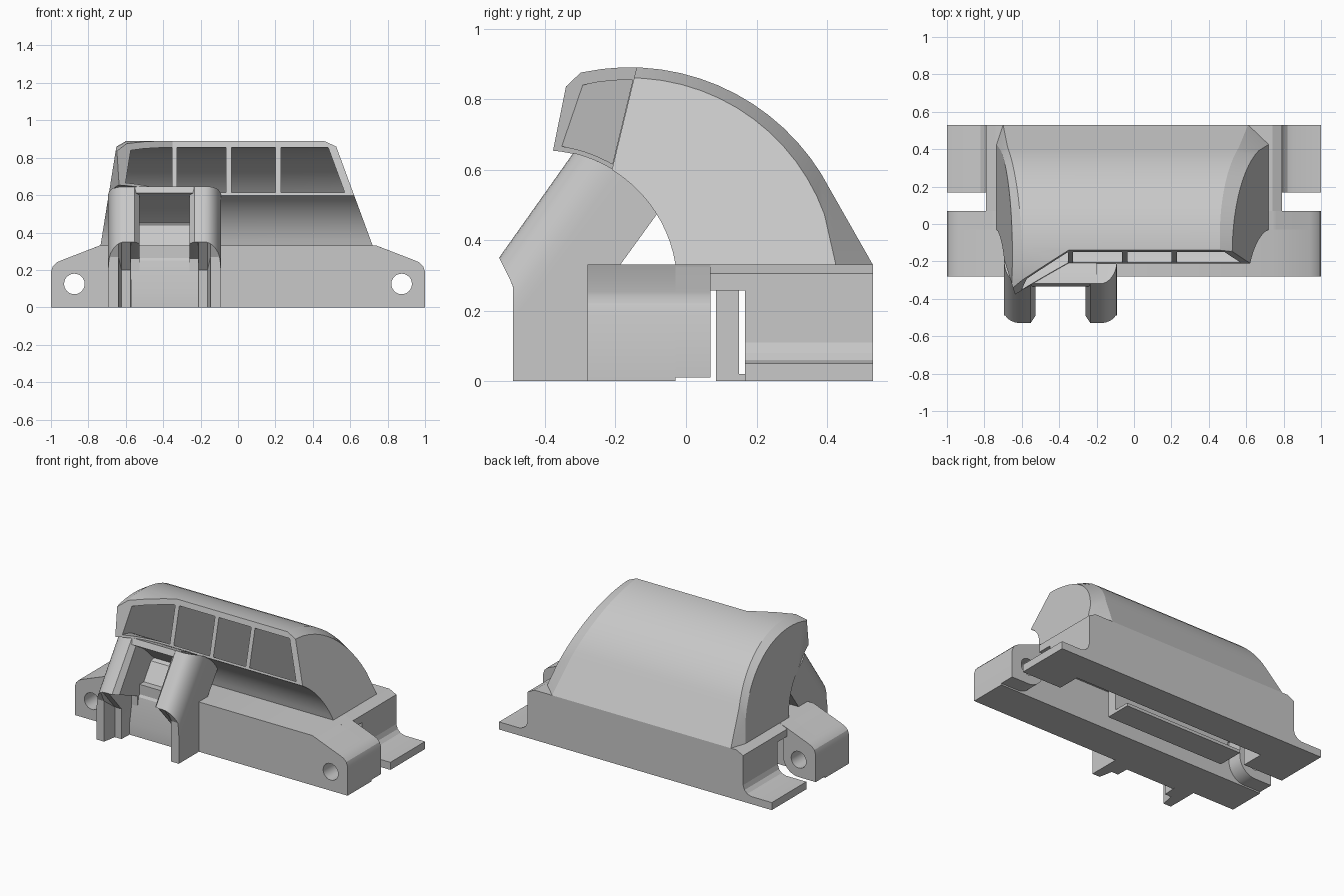
import bpy, bmesh, math
from math import cos, sin, radians

if "Cube" in bpy.data.objects:
    bpy.data.objects.remove(bpy.data.objects["Cube"])

GREY = (0.58, 0.58, 0.58, 1)
mat = bpy.data.materials.new("plain grey")
mat.use_nodes = True
mat.diffuse_color = GREY
mat.node_tree.nodes["Principled BSDF"].inputs["Base Color"].default_value = GREY


def loft(name, rings):
    """Closed solid through rings of equal point count."""
    bm = bmesh.new()
    vs = [[bm.verts.new(p) for p in ring] for ring in rings]
    n = len(rings[0])
    for a, b in zip(vs, vs[1:]):
        for i in range(n):
            j = (i + 1) % n
            bm.faces.new((a[i], a[j], b[j], b[i]))
    bm.faces.new(vs[0][::-1])
    bm.faces.new(vs[-1])
    bmesh.ops.remove_doubles(bm, verts=bm.verts, dist=1e-5)
    bmesh.ops.recalc_face_normals(bm, faces=bm.faces)
    me = bpy.data.meshes.new(name)
    bm.to_mesh(me)
    bm.free()
    me.materials.append(mat)
    ob = bpy.data.objects.new(name, me)
    bpy.context.collection.objects.link(ob)
    return ob


def prism_x(name, yz, x0, x1):
    return loft(name, [[(x, y, z) for y, z in yz] for x in (x0, x1)])


def prism_y(name, xz, y0, y1):
    return loft(name, [[(x, y, z) for x, z in xz] for y in (y0, y1)])


def box(name, x0, x1, y0, y1, z0, z1):
    return prism_x(name, [(y0, z0), (y1, z0), (y1, z1), (y0, z1)], x0, x1)


def cut(ob, cutter):
    cutter.hide_render = True
    m = ob.modifiers.new("cut", 'BOOLEAN')
    m.operation = 'DIFFERENCE'
    m.solver = 'EXACT'
    m.object = cutter
    bpy.context.view_layer.objects.active = ob
    bpy.ops.object.modifier_apply(modifier=m.name)
    bpy.data.objects.remove(cutter)


def arc(cy, cz, r, a0, a1, n):
    angles = [radians(a0 + (a1 - a0) * i / n) for i in range(n + 1)]
    return [(cy + r * cos(a), cz + r * sin(a)) for a in angles]


def mirrored(half):
    return half + [(-x, z) for x, z in reversed(half)]


# Front mounting block, with tabs behind its two drilled ears, rounded on the inside
shoulder = [(1, .19), (.99, .22), (.97, .24), (.94, .253)]
front_block = prism_y("front_block", mirrored([(1, 0)] + shoulder + [(.74, .33)]), -.28, -.03)
prism_y("front_block_cover", mirrored([(.76, .257), (.76, .3225), (.74, .33)]), -.03, .07)
tab = arc(.875, .125, .115, 180, 270, 10) + [(1, .01)] + shoulder + [(.76, .3225)]
for s, side in ((1, "left"), (-1, "right")):
    ear_tab = prism_y(side + "_ear_tab", [(s * x, z) for x, z in tab], -.03, .07)
    hole = [(s * .875 + x, z) for x, z in arc(0, .125, .055, 0, 345, 23)]
    for part in (front_block, ear_tab):
        cut(part, prism_y("hole_cutter", hole, -.5, .5))

# Rear block, open underneath, with a slot behind the front block
rear_block = prism_y("rear_block", mirrored([(.79, 0), (.79, .305), (.74, .33)]), .07, .53)
cut(rear_block, box("slot_cutter", -1, 1, 0, .168, -.1, .257))
cut(rear_block, box("cavity_cutter", -.71, .71, .16, .32, -.1, .257))

# Tray hanging in the slot: upright wall and thin floor
prism_x("slot_tray", [(.085, 0), (.26, 0), (.26, .02), (.15, .02), (.15, .27), (.085, .27)],
        -.6, .27)

# Rear flanges with a filleted root
for s, side in ((1, "left"), (-1, "right")):
    fl = [(.78, 0), (1, 0), (1, .05), (.85, .05), (.82, .06), (.8, .08), (.79, .11), (.78, .11)]
    prism_y(side + "_flange", [(s * x, z) for x, z in fl], .168, .53)

# Curved hood: outer and inner arcs, leaning ends with chamfered rims
N = 18
inner = arc(-.41, .27, .385, 9, 96, N)
outer = arc(-.16, .25, .64, 117, 27, N) + [(.53, .33)]
rim = arc(-.16, .272, .588, 119.6, 20, N) + [(.425, .33)]


def left_x(z):
    return .72 - .368 * (z - .33)


def right_x(z):
    return -.735 + .16 * (z - .33)


def rim_ring(side):
    return [(side(z), y, z) for y, z in rim + inner]


def outer_ring(side, top, bottom):
    pts = []
    for i, (y, z) in enumerate(outer):
        t = i / (N + 1)
        pts.append((side(rim[i][1]) + top + (bottom - top) * t, y, z))
    return pts + [(side(z), y, z) for y, z in inner]


hood = loft("hood", [rim_ring(right_x), outer_ring(right_x, .06, .035),
                     outer_ring(left_x, -.045, -.11), rim_ring(left_x)])

# Slanted front with one corner reaching forward, its side drawn in towards the tip
wedge = []
for z in (.34, 1.2):
    y = -.14 + (z - .89) * .2414
    wedge.append([(-.35, y, z), (2, y, z), (2, -2, z), (-1.35, -2, z), (-1.35, y - .63, z)])
cut(hood, loft("front_cutter", wedge))
cut(hood, loft("tip_cutter", [[(-.71, -.14, z), (-.61, -.46, z), (-1, -.46, z)]
                              for z in (.3, 1.2)]))

# Four chambers inside the hood, with upright dividers left between them
hollow = arc(-.16, .25, .605, 124, 8, N) + arc(-.41, .27, .4, 9, 103, N)
dividers = (-.34, -.05, .215)
starts = [lambda z: right_x(z) + .08] + [lambda z, d=d: d + .014 for d in dividers]
ends = [lambda z, d=d: d - .014 for d in dividers] + [lambda z: left_x(z) - .045]
for start, end in zip(starts, ends):
    cut(hood, loft("chamber_cutter", [[(f(z), y, z) for y, z in hollow] for f in (start, end)]))

# Front bracket: two legs, rounded outside, with the inner part cut back below the knee
base = arc(-.41, .27, .388, 52, 32, 4) + [(-.19, .325), (-.27, .32), (-.27, 0)]


def leg_profile(f):
    """Leg side outline at rounding height f, from 0 (outer edge) to 1 (crest)."""
    k, u = min(f / .4, 1), max((f - .4) / .6, 0)
    a = radians(57 + 19.5 * f)
    return [(-.49, 0), (-.49, .179 + .09 * k), (-.49 - .04 * u, .18 + .09 * k + .08 * u),
            (-.41 + .388 * cos(a), .27 + .388 * sin(a))] + base


STEPS = 8
sections = []
for i in range(STEPS + 1):
    a = math.pi / 2 * i / STEPS
    d = .302 - .09 * (1 - cos(a))
    profile = leg_profile(sin(a))
    if d < .245:
        profile[:2] = [(-.4, 0), (-.4, .2)]
    sections.append((d, profile))
crest = leg_profile(1)[2:]
sections += [(.182, [(-.4, 0), (-.4, .2)] + crest), (.178, [(-.3, 0), (-.3, .26)] + crest),
             (.16, [(-.3, 0), (-.3, .26)] + crest),
             (.133, [(-.3, 0), (-.3, .26), (-.49, .34), (-.31, .61)] + base)]
for s, side in ((1, "left"), (-1, "right")):
    loft(side + "_bracket_leg",
         [[(-.393 + s * d, y, z) for y, z in prof] for d, prof in sections])

# Bracket roof and sloping back panel
prism_x("bracket_roof", arc(-.41, .27, .388, 76.5, 32, 8)
        + [(-.12, .44), (-.23, .545), (-.335, .61)], -.58, -.2)
prism_x("bracket_panel", [(-.32, 0), (-.32, .08), (-.29, .25), (-.16, .44), (-.1, .46),
                          (-.19, .325), (-.27, .32), (-.27, 0)], -.57, -.21)

# Smooth curves, sharp edges
bpy.ops.object.select_all(action='DESELECT')
for ob in bpy.context.collection.objects:
    if ob.type == 'MESH':
        ob.select_set(True)
        bpy.context.view_layer.objects.active = ob
bpy.ops.object.shade_smooth_by_angle(angle=radians(22))
